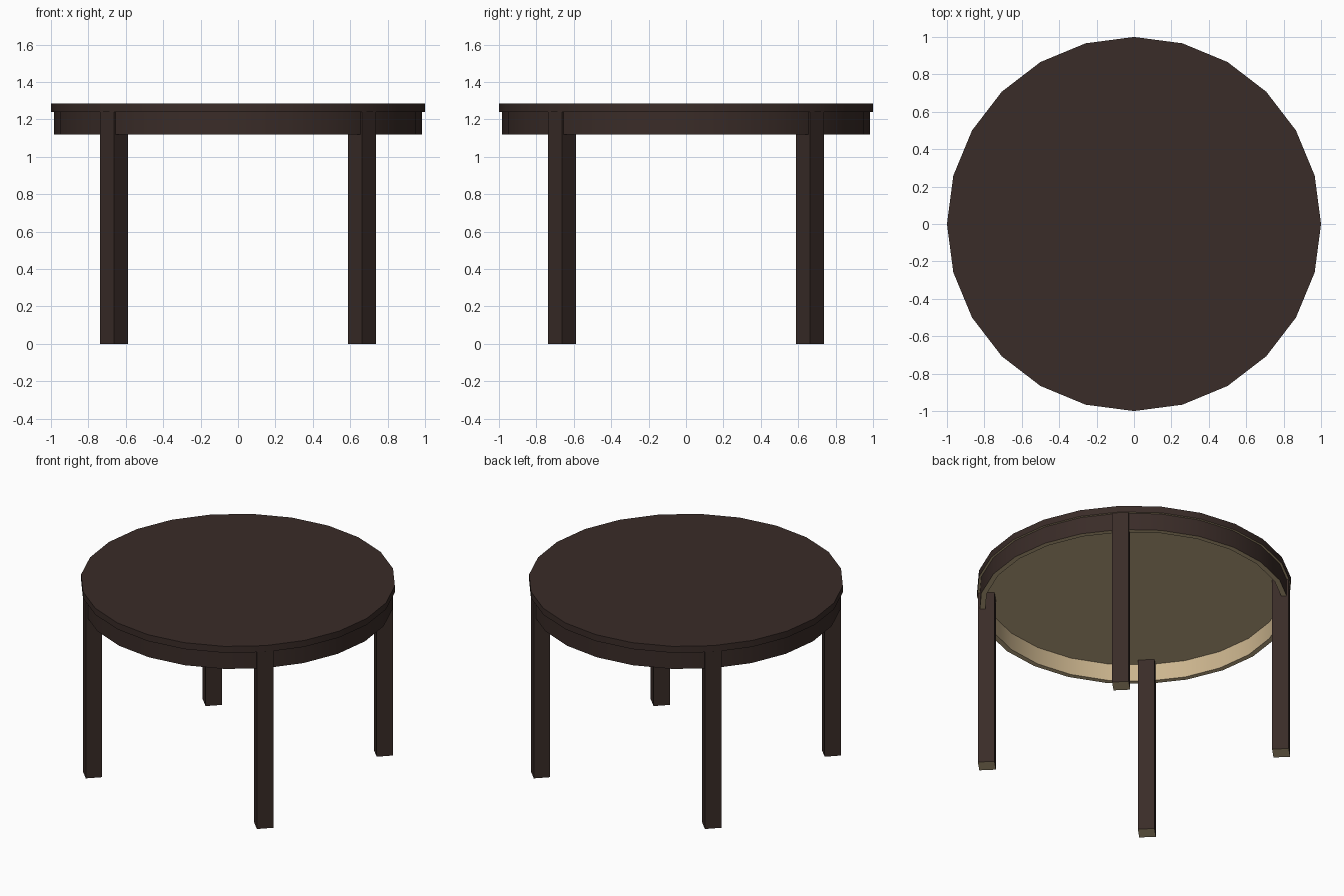
import bpy, bmesh, math
from mathutils import Matrix

if "Cube" in bpy.data.objects:
    bpy.data.objects.remove(bpy.data.objects["Cube"])

SIDES = 24
TOP_Z, UNDER_Z, APRON_Z = 1.285, 1.24, 1.12


def material(name, rgb):
    m = bpy.data.materials.new(name)
    m.diffuse_color = (*rgb, 1)
    m.use_nodes = True
    m.node_tree.nodes["Principled BSDF"].inputs["Base Color"].default_value = m.diffuse_color
    return m


dark = material("dark_wood", (0.042, 0.025, 0.021))
tan = material("raw_wood", (0.60, 0.46, 0.27))


def finish(name, bm, is_raw):
    """Turn a bmesh into an object; faces passing is_raw get the bare wood."""
    bmesh.ops.recalc_face_normals(bm, faces=bm.faces)
    bm.normal_update()
    for f in bm.faces:
        f.material_index = int(is_raw(f))
    mesh = bpy.data.meshes.new(name)
    bm.to_mesh(mesh)
    bm.free()
    mesh.materials.append(dark)
    mesh.materials.append(tan)
    obj = bpy.data.objects.new(name, mesh)
    bpy.context.collection.objects.link(obj)
    bpy.ops.object.select_all(action='DESELECT')
    obj.select_set(True)
    bpy.context.view_layer.objects.active = obj
    bpy.ops.object.shade_smooth_by_angle(angle=math.radians(30))
    return obj


def facing_down(f):
    return f.normal.z < -0.5


def facing_down_or_in(f):
    c = f.calc_center_median()
    return facing_down(f) or f.normal.x * c.x + f.normal.y * c.y < -0.1


# Round top: 24-sided disc with a bare underside
bm = bmesh.new()
bmesh.ops.create_cone(bm, cap_ends=True, segments=SIDES, radius1=1, radius2=1,
                      depth=TOP_Z - UNDER_Z,
                      matrix=Matrix.Translation((0, 0, (TOP_Z + UNDER_Z) / 2)))
finish("table_top", bm, facing_down)

# Apron: rectangular section swept round the centre, bare inside
bm = bmesh.new()
section = [(0.985, APRON_Z), (0.985, UNDER_Z), (0.95, UNDER_Z), (0.95, APRON_Z)]
rings = []
for i in range(SIDES):
    a = math.tau * i / SIDES
    rings.append([bm.verts.new((r * math.cos(a), r * math.sin(a), z)) for r, z in section])
for i in range(SIDES):
    p, q = rings[i], rings[(i + 1) % SIDES]
    for k in range(4):
        n = (k + 1) % 4
        bm.faces.new((p[k], q[k], q[n], p[n]))
finish("apron", bm, facing_down_or_in)

# Four square legs on the diagonals, standing slightly proud of the apron
for name, deg in (("back_right_leg", 45), ("back_left_leg", 135),
                  ("front_left_leg", 225), ("front_right_leg", 315)):
    bm = bmesh.new()
    place = (Matrix.Rotation(math.radians(deg), 4, 'Z')
             @ Matrix.Translation((0.938, 0, UNDER_Z / 2))
             @ Matrix.Diagonal((0.106, 0.106, UNDER_Z, 1)))
    bmesh.ops.create_cube(bm, size=1, matrix=place)
    finish(name, bm, facing_down)
